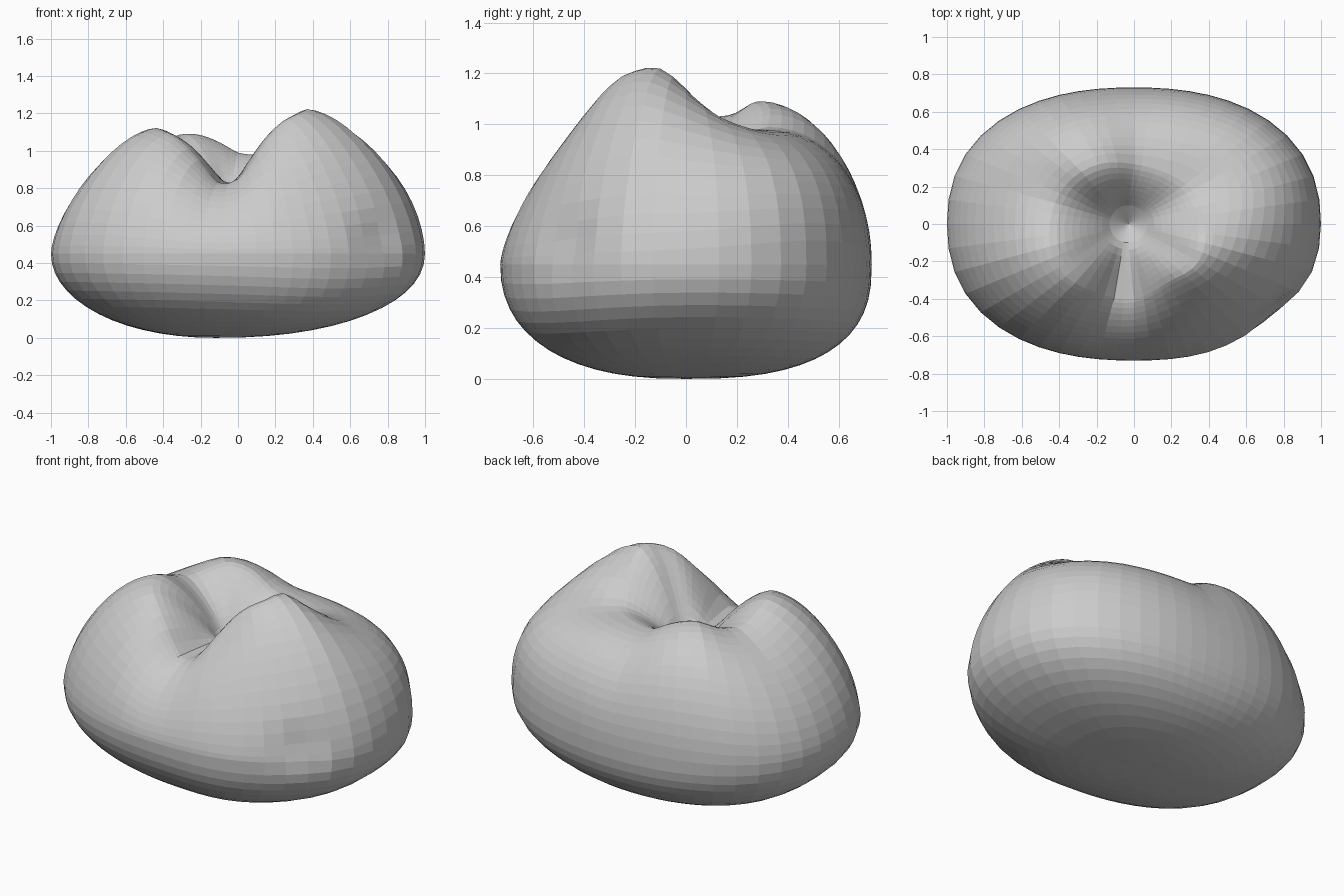
import bpy
import bmesh
import math
from mathutils import Vector

SEGMENTS = 48
LOWER, UPPER, INNER = 14, 14, 8
WAIST_Z = 0.45

# Evenly spaced around the body, counter-clockwise from +x
RIM_HEIGHT = [1.14, 1.04, 0.99, 0.98, 0.98, 0.98, 0.99, 1.04, 1.08, 1.09, 1.05, 1.03,
              1.07, 1.12, 1.11, 1.06, 0.95, 0.83, 0.85, 0.98, 1.09, 1.17, 1.21, 1.22]
RIM_RADIUS = [0.38, 0.36, 0.32, 0.32, 0.37, 0.42, 0.45, 0.47, 0.42, 0.4, 0.36, 0.4]
SHOULDER_FULLNESS = [1.8, 2.5, 2.3, 2.1, 2, 1.75, 1.55, 1.6, 1.6, 1.55, 1.4, 1.48]
BASE_FULLNESS = [2.15, 2.35, 2.6, 2.4, 2.05, 2.1, 2.3, 2.5]


def periodic(values, angle):
    """Smooth closed curve through evenly spaced values."""
    count = len(values)
    place = (angle / math.tau) % 1 * count
    i = int(place)
    t = place - i
    a, b, c, d = (values[(i + k) % count] for k in (-1, 0, 1, 2))
    return b + t / 2 * (c - a + t * (2 * a - 5 * b + 4 * c - d
                                     + t * (3 * (b - c) + d - a)))


def waist_radius(angle):
    """Plan outline: a full oval, slightly flattened at the front left."""
    power = 2.3
    x, y = abs(math.cos(angle)), abs(math.sin(angle)) / 0.73
    radius = (x ** power + y ** power) ** (-1 / power)
    off = math.atan2(math.sin(angle + 0.65), math.cos(angle + 0.65))
    return radius * (1 - 0.035 * math.exp(-(off / 0.32) ** 2))


def quarter(steps, fullness):
    """Quarter of a rounded-square curve, from (1, 0) to (0, 1)."""
    for k in range(steps + 1):
        a = k / steps * math.pi / 2
        yield max(math.cos(a), 0) ** (2 / fullness), math.sin(a) ** (2 / fullness)


def profile(angle):
    """Centre x, radius and height from under the base to the hollow."""
    outer = waist_radius(angle)
    rim, top = periodic(RIM_RADIUS, angle), periodic(RIM_HEIGHT, angle)
    points = []
    # Rounded base
    for drop, across in list(quarter(LOWER, periodic(BASE_FULLNESS, angle)))[1:-1]:
        points.append((-0.12 * (1 - across), outer * across, WAIST_Z * (1 - drop)))
    # Shoulder up to the rim
    for across, rise in quarter(UPPER, periodic(SHOULDER_FULLNESS, angle)):
        points.append((0, rim + (outer - rim) * across, WAIST_Z + (top - WAIST_Z) * rise))
    # Funnel wall of the hollow, rounded over at the rim
    for k in range(1, INNER + 1):
        t = k / INNER
        points.append((-0.03 * t, rim + (0.1 - rim) * t, top + (0.83 - top) * t ** 1.6))
    return points


def dent(point):
    """Shallow thumb dent on the front left side."""
    centre = Vector((0.76, -0.47, 0.53))
    depth = 0.035 * math.exp(-((point - centre).length / 0.13) ** 2)
    return point - Vector((0.75, -0.65, 0)) * depth


# Skin built as closed rings with a fan at each pole
bm = bmesh.new()
columns = []
for s in range(SEGMENTS):
    angle = math.tau * s / SEGMENTS
    columns.append([bm.verts.new(dent(Vector((cx + r * math.cos(angle),
                                              r * math.sin(angle), z))))
                    for cx, r, z in profile(angle)])
base = bm.verts.new((-0.12, 0, 0))
pit = bm.verts.new((-0.03, 0, 0.75))
for s, left in enumerate(columns):
    right = columns[(s + 1) % SEGMENTS]
    bm.faces.new((base, right[0], left[0]))
    bm.faces.new((pit, left[-1], right[-1]))
    for k in range(len(left) - 1):
        bm.faces.new((left[k], right[k], right[k + 1], left[k + 1]))
bmesh.ops.recalc_face_normals(bm, faces=bm.faces)

default = bpy.data.objects.get("Cube")
if default:
    bpy.data.objects.remove(default, do_unlink=True)

mesh = bpy.data.meshes.new("lumpy_body")
bm.to_mesh(mesh)
bm.free()
body = bpy.data.objects.new("lumpy_body", mesh)
bpy.context.collection.objects.link(body)

# Plain grey
grey = bpy.data.materials.new("light_grey")
grey.use_nodes = True
colour = (0.6, 0.6, 0.6, 1)
grey.diffuse_color = colour
grey.node_tree.nodes["Principled BSDF"].inputs["Base Color"].default_value = colour
mesh.materials.append(grey)
